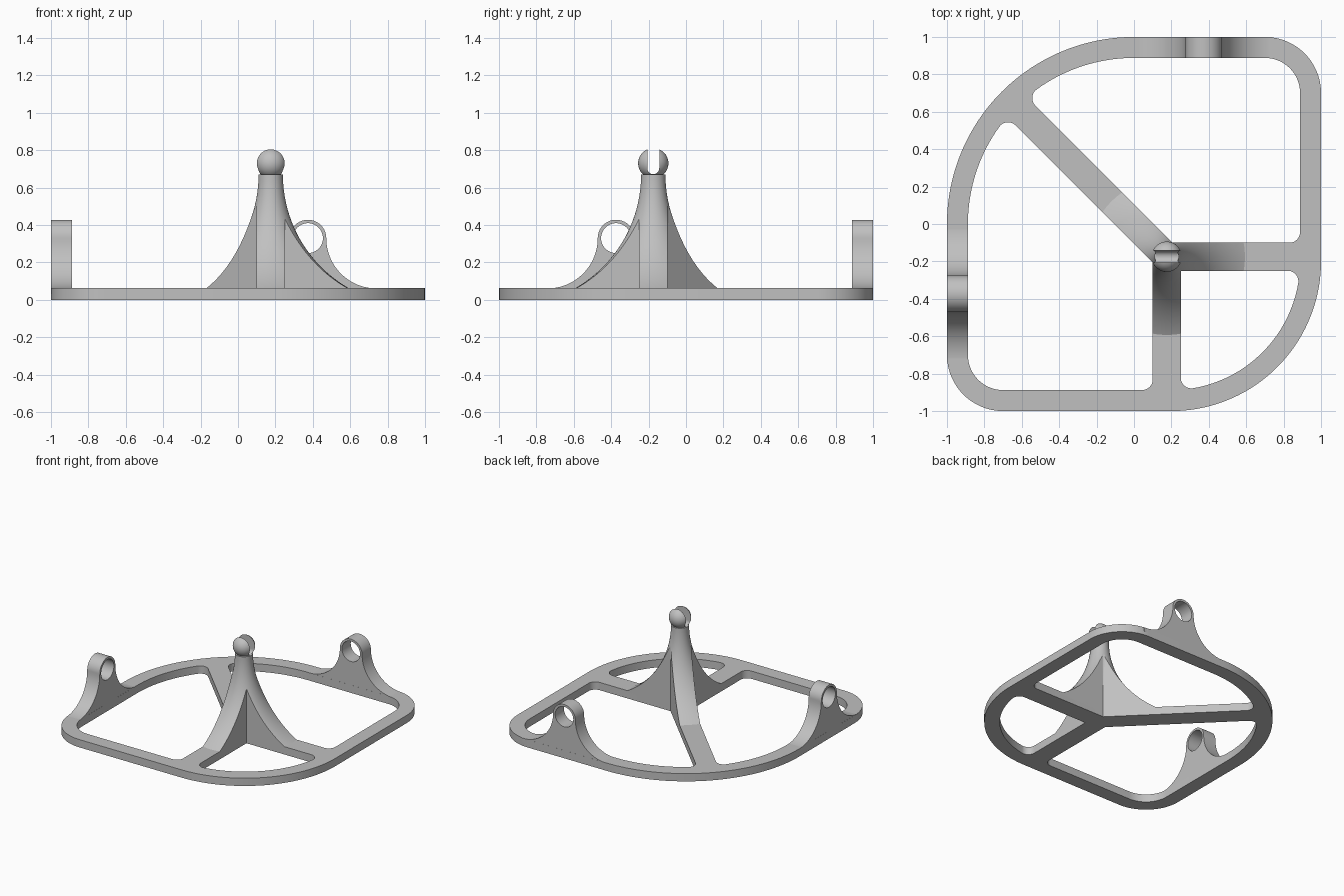
import bpy, bmesh, math
from mathutils import Matrix

if "Cube" in bpy.data.objects:
    bpy.data.objects.remove(bpy.data.objects["Cube"])

H = 0.062            # plate thickness
W = 0.112            # rim width
HALF = 0.075         # half spoke width
CX, CY = 0.175, -0.175   # hub position

grey = bpy.data.materials.new("light_grey")
grey.diffuse_color = (0.53, 0.53, 0.53, 1)
grey.use_nodes = True
grey.node_tree.nodes["Principled BSDF"].inputs["Base Color"].default_value = grey.diffuse_color


def arc(cx, cy, r, a0, a1, n=24):
    return [(cx + r * math.cos(math.radians(a0 + (a1 - a0) * i / n)),
             cy + r * math.sin(math.radians(a0 + (a1 - a0) * i / n))) for i in range(n + 1)]


def finish(ob):
    bm = bmesh.new()
    bm.from_mesh(ob.data)
    bmesh.ops.remove_doubles(bm, verts=bm.verts, dist=1e-5)
    bmesh.ops.recalc_face_normals(bm, faces=bm.faces)
    bm.to_mesh(ob.data)
    bm.free()
    ob.data.materials.clear()
    ob.data.materials.append(grey)
    bpy.ops.object.select_all(action='DESELECT')
    ob.select_set(True)
    bpy.context.view_layer.objects.active = ob
    bpy.ops.object.shade_smooth_by_angle(angle=math.radians(30))


def slab(name, loops, depth, matrix):
    """Extruded flat shape: first loop is the outline, the others are holes."""
    cu = bpy.data.curves.new(name, 'CURVE')
    cu.dimensions = '2D'
    cu.fill_mode = 'BOTH'
    cu.extrude = depth / 2
    for pts in loops:
        sp = cu.splines.new('POLY')
        sp.points.add(len(pts) - 1)
        for p, (x, y) in zip(sp.points, pts):
            p.co = (x, y, 0, 1)
        sp.use_cyclic_u = True
    tmp = bpy.data.objects.new(name + "_curve", cu)
    bpy.context.collection.objects.link(tmp)
    bpy.context.view_layer.update()
    me = bpy.data.meshes.new_from_object(tmp.evaluated_get(bpy.context.evaluated_depsgraph_get()))
    bpy.data.objects.remove(tmp)
    me.transform(matrix)
    ob = bpy.data.objects.new(name, me)
    bpy.context.collection.objects.link(ob)
    finish(ob)
    return ob


def revolve(name, profile, n=64):
    """Closed solid turned around the hub axis from (radius, height) points."""
    bm = bmesh.new()
    rings = [[bm.verts.new((CX + r * math.cos(2 * math.pi * i / n),
                            CY + r * math.sin(2 * math.pi * i / n), z)) for i in range(n)]
             for r, z in profile]
    for a, b in zip(rings, rings[1:]):
        for i in range(n):
            j = (i + 1) % n
            bm.faces.new((a[i], a[j], b[j], b[i]))
    bm.faces.new(rings[0][::-1])
    bm.faces.new(rings[-1])
    me = bpy.data.meshes.new(name)
    bm.to_mesh(me)
    bm.free()
    ob = bpy.data.objects.new(name, me)
    bpy.context.collection.objects.link(ob)
    return ob


def boolean(ob, cutter, operation):
    mod = ob.modifiers.new("cut", 'BOOLEAN')
    mod.operation = operation
    mod.solver = 'EXACT'
    mod.object = cutter
    bpy.context.view_layer.update()
    me = bpy.data.meshes.new_from_object(ob.evaluated_get(bpy.context.evaluated_depsgraph_get()))
    ob.modifiers.clear()
    ob.data = me
    bpy.data.objects.remove(cutter)
    finish(ob)


# --- flat frame with three openings
outline = (arc(0, 0, 1, 90, 180, 48) + arc(-0.7, -0.7, 0.3, 180, 270)
           + arc(0.2, -0.2, 0.8, 270, 360, 48) + arc(0.7, 0.7, 0.3, 0, 90))

# large opening: rounded where the diagonal spoke meets the curved rim
f = 0.057
R = 1 - W
t = math.sqrt((R - f) ** 2 - (HALF + f) ** 2)
s = math.sqrt(0.5)
fx, fy = s * (HALF + f - t), s * (HALF + f + t)
touch = math.degrees(math.atan2(fy, fx))
inner_y = CY + HALF
large = (arc(0.7, 0.7, 0.3 - W, 0, 90) + arc(0, 0, R, 90, touch)
         + arc(fx, fy, f, touch, 225, 16)
         + [(HALF / s - inner_y, inner_y)]
         + arc(1 - W - f, inner_y + f, f, -90, 0, 12))
large_mirror = [(-y, -x) for x, y in large]

# small opening: quarter sector between the two straight spokes
r2 = 0.8 - W
off = (CX + HALF - 0.2) + f
t2 = math.sqrt((r2 - f) ** 2 - off ** 2)
ang = math.degrees(math.atan2(off, t2))
small = ([(CX + HALF, CY - HALF)]
         + arc(0.2 + off, -0.2 - t2, f, 180, 270 + ang, 16)
         + arc(0.2, -0.2, r2, 270 + ang, 360 - ang, 32)
         + arc(0.2 + t2, -0.2 - off, f, -ang, 90, 16))
slab("frame", [outline, large, large_mirror, small], H, Matrix.Translation((0, 0, H / 2)))

# --- flared hub: turned trumpet shape trimmed to the three spoke widths
profile = [(0.065 + 0.7 * (1 - math.cos(a)), 0.67 - 0.7 * math.sin(a))
           for a in [math.asin(0.63 / 0.7) * (1 - i / 28) for i in range(29)]]
hub = revolve("flared_hub", profile)
L = 0.7
k = HALF / s - HALF
spokes = [(L, -HALF), (L, HALF), (k, HALF),
          (-s * L + s * HALF, s * L + s * HALF), (-s * L - s * HALF, s * L - s * HALF),
          (-HALF, -k), (-HALF, -L), (HALF, -L), (HALF, -HALF)]
trim = slab("spoke_trim", [spokes], 2, Matrix.Translation((CX, CY, 0.5)))
boolean(hub, trim, 'INTERSECT')

# --- ball on top with a round-bottomed slot along x
bm = bmesh.new()
bmesh.ops.create_uvsphere(bm, u_segments=48, v_segments=32, radius=0.081,
                          matrix=Matrix.Translation((CX, CY, 0.73)))
me = bpy.data.meshes.new("ball")
bm.to_mesh(me)
bm.free()
ball = bpy.data.objects.new("ball", me)
bpy.context.collection.objects.link(ball)
SIDE = Matrix.Rotation(math.pi / 2, 4, 'Z') @ Matrix.Rotation(math.pi / 2, 4, 'X')
slot = slab("slot_cutter", [arc(0, 0.704, 0.032, 180, 360) + [(0.032, 0.9), (-0.032, 0.9)]],
            0.4, Matrix.Translation((CX, CY, 0)) @ SIDE)
boolean(ball, slot, 'DIFFERENCE')

# --- two eyelet lugs standing on the rim, with wide fillets at the foot
RO, ZC = 0.098, 0.33
FR = ZC - H + 0.001
lug = ([(-RO - FR, 0.03)] + arc(-RO - FR, ZC, FR, -90, 0) + arc(0, ZC, RO, 180, 0, 40)
       + arc(RO + FR, ZC, FR, 180, 270) + [(RO + FR, 0.03)])
eye = arc(0, ZC, 0.08, 0, 352.5, 47)
P = 1 - W / 2
slab("back_lug", [lug, eye], W - 0.001,
     Matrix.Translation((0.374, P, 0)) @ Matrix.Rotation(math.pi / 2, 4, 'X'))
slab("left_lug", [lug, eye], W - 0.001, Matrix.Translation((-P, -0.374, 0)) @ SIDE)
